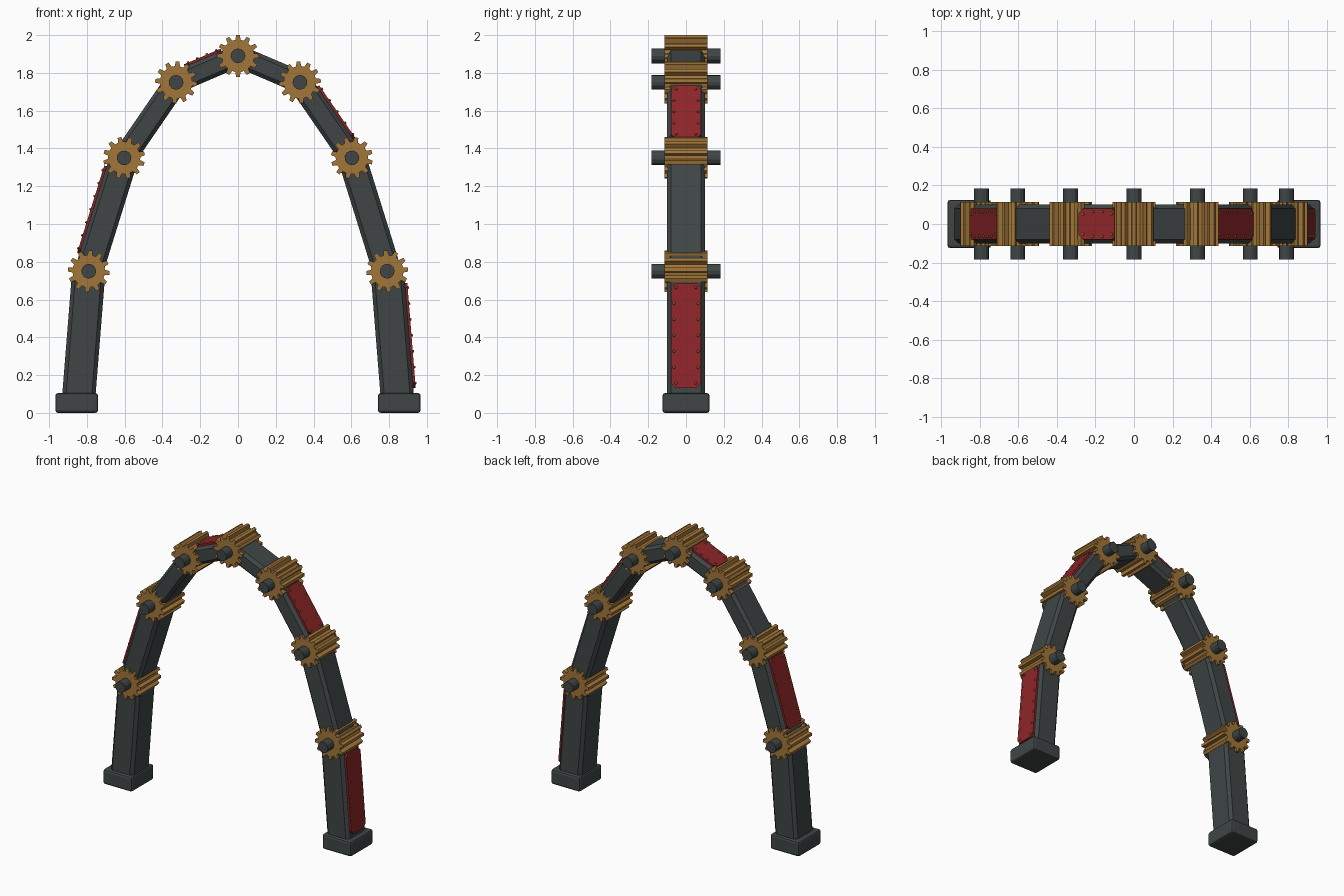
import bpy, bmesh, math
from mathutils import Matrix, Vector

cube = bpy.data.objects.get("Cube")
if cube:
    bpy.data.objects.remove(cube, do_unlink=True)


def material(name, rgb):
    m = bpy.data.materials.new(name)
    m.use_nodes = True
    m.diffuse_color = (*rgb, 1)
    m.node_tree.nodes["Principled BSDF"].inputs["Base Color"].default_value = (*rgb, 1)
    return m


IRON = material("dark iron", (0.05, 0.06, 0.06))
BRASS = material("brass", (0.36, 0.18, 0.04))
RED = material("red paint", (0.27, 0.018, 0.021))


def make(name, bm, mat, matrix=Matrix()):
    bmesh.ops.recalc_face_normals(bm, faces=bm.faces)
    mesh = bpy.data.meshes.new(name)
    bm.to_mesh(mesh)
    bm.free()
    mesh.materials.append(mat)
    obj = bpy.data.objects.new(name, mesh)
    obj.matrix_world = matrix
    bpy.context.collection.objects.link(obj)
    return obj


def prism(points, axis, low, high):
    """Extrude a 2D outline along the y or z axis."""
    bm = bmesh.new()
    place = (lambda a, b: (a, low, b)) if axis == "y" else (lambda a, b: (a, b, low))
    face = bm.faces.new([bm.verts.new(place(a, b)) for a, b in points])
    result = bmesh.ops.extrude_face_region(bm, geom=[face])
    verts = [v for v in result["geom"] if isinstance(v, bmesh.types.BMVert)]
    shift = (0, high - low, 0) if axis == "y" else (0, 0, high - low)
    bmesh.ops.translate(bm, vec=shift, verts=verts)
    return bm


def octagon(w, d, c):
    """Rectangle outline with cut corners, from half sizes."""
    return [(w - c, -d), (w, c - d), (w, d - c), (w - c, d),
            (c - w, d), (-w, d - c), (-w, c - d), (c - w, -d)]


def ring(radius, count):
    return [(radius * math.cos(math.tau * i / count), radius * math.sin(math.tau * i / count))
            for i in range(count)]


def gear_outline(teeth=12, root=0.086, tip=0.111):
    points = []
    for i in range(teeth):
        for offset, r in ((-0.31, root), (-0.17, tip), (0.17, tip), (0.31, root)):
            a = math.tau * (i + offset) / teeth
            points.append((r * math.cos(a), r * math.sin(a)))
    return points


def foot(name, x):
    bm = bmesh.new()
    bmesh.ops.create_cube(bm, size=1)
    bmesh.ops.scale(bm, vec=(0.226, 0.25, 0.105), verts=bm.verts)
    bmesh.ops.bevel(bm, geom=bm.edges[:], offset=0.014, segments=2, profile=0.5, affect="EDGES")
    make(name, bm, IRON, Matrix.Translation((x, 0, 0.0525)))


def joint(name, x, z, angle):
    place = Matrix.Translation((x, 0, z)) @ Matrix.Rotation(angle, 4, "Y")
    make(name + "_gear", prism(gear_outline(), "y", -0.115, 0.115), BRASS, place)
    make(name + "_axle", prism(ring(0.039, 12), "y", -0.183, 0.183), IRON, place)


def plate(name, place, half, start, end, rivets):
    """Riveted sheet on the outer (local +x) face of a beam."""
    mid, size = (start + end) / 2, (end - start) / 2
    turn = Matrix(((0, 0, 1), (0, 1, 0), (-1, 0, 0))).to_4x4()
    face = place @ Matrix.Translation((half, 0, mid)) @ turn
    make(name + "_plate", prism(octagon(size, 0.08, 0.025), "z", -0.002, 0.013), RED, face)
    bm = bmesh.new()
    for i in range(rivets):
        along = (size - 0.025) * (2 * i / (rivets - 1) - 1)
        for side in (-1, 1):
            # End rivets step inwards to clear the cut corners
            y = side * (0.052 if i in (0, rivets - 1) else 0.064)
            bmesh.ops.create_cone(bm, cap_ends=True, segments=8, radius1=0.008, radius2=0.005,
                                  depth=0.008, matrix=Matrix.Translation((along, y, 0.016)))
    make(name + "_rivets", bm, BRASS, face)


# Right-hand half of the arch: base, then each joint up to the crown
PATH = [(0.85, 0.0), (0.79, 0.75), (0.603, 1.35), (0.328, 1.75), (0.0, 1.89)]
# Beam name, half width, rivet pairs, side that carries the plate
BEAMS = [("leg", 0.088, 7, 1), ("lower_arch", 0.075, 7, -1),
         ("upper_arch", 0.062, 5, 1), ("crown_beam", 0.058, 4, -1)]

for side, label in ((1, "left"), (-1, "right")):
    foot(label + "_foot", side * 0.854)
    for i, (name, half, rivets, plated) in enumerate(BEAMS):
        a, b = (Vector((side * x, 0, z)) for x, z in PATH[i:i + 2])
        axis = (b - a).normalized()
        length = (b - a).length
        outward = Vector((axis.z, 0, -axis.x)) * side
        across = axis.cross(outward)
        place = Matrix((outward, across, axis)).transposed().to_4x4()
        place.translation = a
        low = 0.07 if i == 0 else 0.045
        make(f"{label}_{name}", prism(octagon(half, 0.1, 0.02), "z", low, length - 0.045),
             IRON, place)
        if plated == side:
            start = 0.125 if i == 0 else 0.075
            plate(f"{label}_{name}", place, half, start, length - 0.07, rivets)
        if i < 3:
            joint(f"{label}_{name}", b.x, b.z, math.atan2(axis.x, axis.z))

joint("crown", *PATH[-1][:1], PATH[-1][1], 0)
